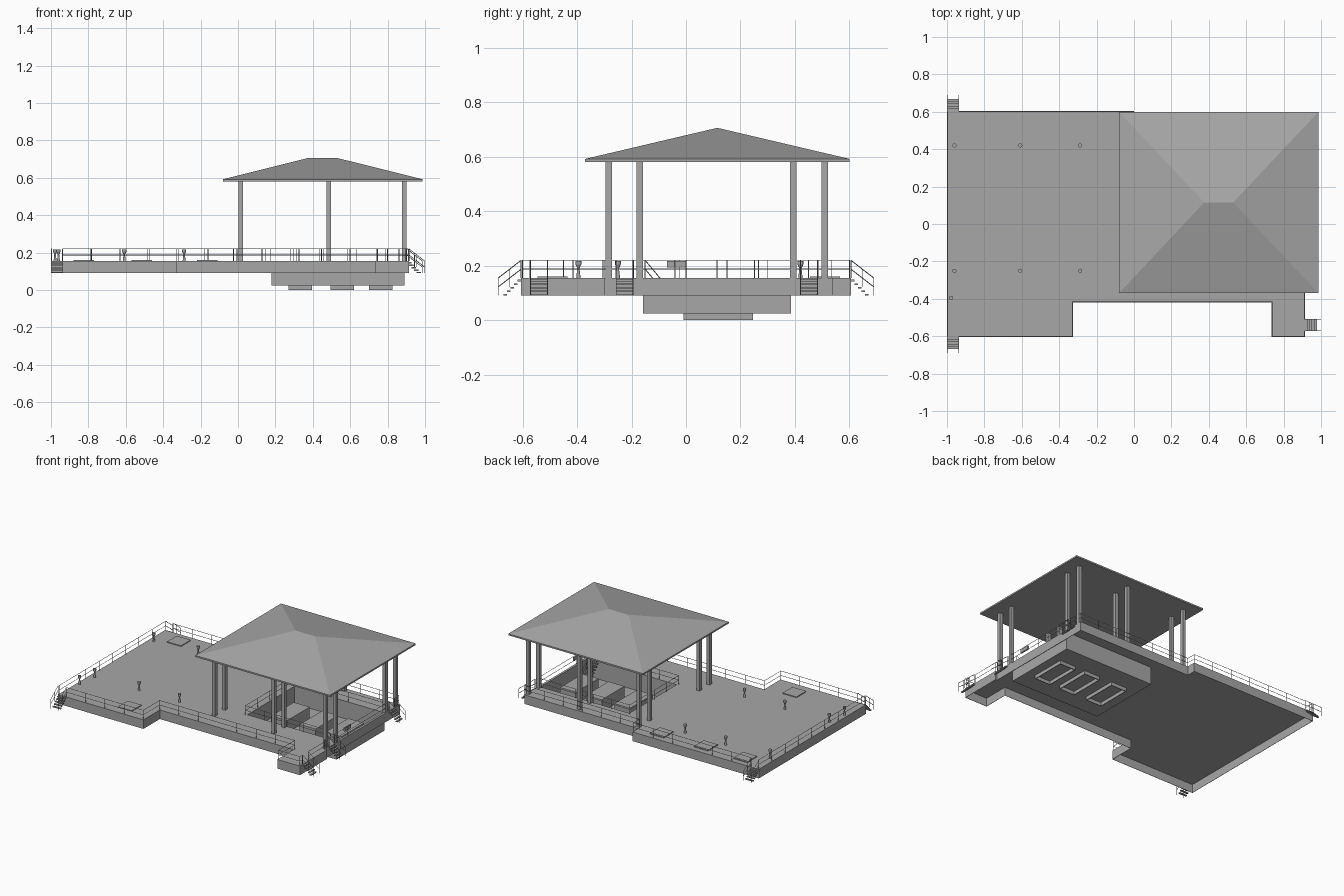
import bpy, bmesh
from math import pi
from mathutils import Matrix, Vector

if "Cube" in bpy.data.objects:
    bpy.data.objects.remove(bpy.data.objects["Cube"])

# Single grey finish
grey = bpy.data.materials.new("plain grey")
grey.use_nodes = True
colour = (0.39, 0.39, 0.39, 1)
grey.diffuse_color = colour
grey.node_tree.nodes["Principled BSDF"].inputs["Base Color"].default_value = colour

DECK, BASE, RAIL = 0.155, 0.09, 0.065
FRONT, BACK, PAD_EAST, EAST, INNER_BACK = -0.605, 0.605, 0.914, 0.902, 0.54


def finish(name, bm):
    bmesh.ops.recalc_face_normals(bm, faces=bm.faces)
    mesh = bpy.data.meshes.new(name)
    bm.to_mesh(mesh)
    bm.free()
    mesh.materials.append(grey)
    ob = bpy.data.objects.new(name, mesh)
    bpy.context.collection.objects.link(ob)
    return ob


def add_box(bm, x, y, z):
    """Add a box spanning the given (low, high) ranges."""
    size = [b - a for a, b in (x, y, z)]
    mid = [(a + b) / 2 for a, b in (x, y, z)]
    bmesh.ops.create_cube(bm, size=1, matrix=Matrix.Translation(mid) @ Matrix.Diagonal((*size, 1)))


def box(name, x, y, z):
    bm = bmesh.new()
    add_box(bm, x, y, z)
    return finish(name, bm)


def shell(name, x, y, z, wall, open_side):
    """Thin-walled box, open at the top (1) or at the bottom (-1)."""
    bm = bmesh.new()
    add_box(bm, x, y, z)
    bm.normal_update()
    gone = [f for f in bm.faces if f.normal.z * open_side > 0.5]
    bmesh.ops.delete(bm, geom=gone, context="FACES")
    mod = finish(name, bm).modifiers.new("wall", "SOLIDIFY")
    mod.thickness = wall
    mod.offset = -1


def tubes(name, lines, radius=0.0017):
    """Thin bars following a list of polylines."""
    cu = bpy.data.curves.new(name, "CURVE")
    cu.dimensions = "3D"
    cu.bevel_depth = radius
    cu.bevel_resolution = 0
    cu.use_fill_caps = True
    for line in lines:
        sp = cu.splines.new("POLY")
        sp.points.add(len(line) - 1)
        for p, co in zip(sp.points, line):
            p.co = (*co, 1)
    cu.materials.append(grey)
    bpy.context.collection.objects.link(bpy.data.objects.new(name, cu))


def railing(name, path, spacing=0.15):
    lines = [[(x, y, DECK + h) for x, y in path] for h in (RAIL, RAIL / 2)]
    for a, b in zip(path, path[1:]):
        a, b = Vector(a), Vector(b)
        n = max(1, round((b - a).length / spacing))
        for i in range(n + 1):
            x, y = a.lerp(b, i / n)
            lines.append([(x, y, DECK), (x, y, DECK + RAIL)])
    tubes(name, lines)


def stair(name, x, y, angle, drop=DECK - BASE, run=0.064, width=0.062, steps=5, reach=0.02):
    """Flight going down from the deck edge along its local x axis."""
    place = Matrix.Translation((x, y, DECK)) @ Matrix.Rotation(angle, 4, "Z")
    bm = bmesh.new()
    rise, tread = drop / steps, run / steps
    for i in range(steps):
        add_box(bm, (i * tread, (i + 1) * tread), (-width / 2, width / 2),
                (-(i + 1) * rise, -(i + 0.5) * rise))
    bm.transform(place)
    finish(name, bm)
    lines = []
    end = run + reach
    for s in (-width / 2, width / 2):
        for h in (RAIL, RAIL / 2):
            lines.append([(0, s, h), (end, s, h - drop)])
        for t in (0, 0.5, 1):
            lines.append([(end * t, s, -drop * t), (end * t, s, RAIL - drop * t)])
    tubes(name + "_rail", [[place @ Vector(p) for p in line] for line in lines])


# Deck plate with a well cut through it
outline = [(-1, FRONT), (-0.325, FRONT), (-0.325, -0.42), (0.735, -0.42), (0.735, FRONT),
           (PAD_EAST, FRONT), (PAD_EAST, -0.3), (EAST, -0.3), (EAST, INNER_BACK),
           (0, INNER_BACK), (0, BACK), (-1, BACK)]
PLATE = DECK - 0.005
bm = bmesh.new()
slab = bm.faces.new([bm.verts.new((x, y, PLATE)) for x, y in outline])
top = bmesh.ops.extrude_face_region(bm, geom=[slab])["geom"]
bmesh.ops.translate(bm, vec=(0, 0, DECK - PLATE), verts=[v for v in top if isinstance(v, bmesh.types.BMVert)])
deck = finish("deck", bm)
well_x, well_y = (0.178, 0.89), (-0.158, 0.385)
cutter = box("well_cutter", well_x, well_y, (0, 0.3))
cutter.hide_render = True
cut = deck.modifiers.new("well", "BOOLEAN")
cut.operation, cut.solver, cut.object = "DIFFERENCE", "EXACT", cutter
bpy.context.view_layer.objects.active = deck
bpy.ops.object.modifier_apply(modifier=cut.name)
bpy.data.objects.remove(cutter)

# Thin skirt hanging from the deck edge, open underneath
bm = bmesh.new()
low, high = ([bm.verts.new((x, y, z)) for x, y in outline] for z in (BASE, PLATE))
for i in range(len(outline)):
    bm.faces.new((low[i - 1], low[i], high[i], high[i - 1]))
skirt = finish("deck_skirt", bm).modifiers.new("wall", "SOLIDIFY")
skirt.thickness = 0.003
skirt.offset = -1

# Sunken well and the hollow machine housings that pass through its floor
shell("sunken_well", well_x, well_y, (0.025, DECK), 0.006, 1)
for i, x in enumerate((0.333, 0.558, 0.763)):
    shell(f"machine_housing_{i}", (x - 0.063, x + 0.063), (-0.01, 0.245), (0, 0.115), 0.007, -1)

# Paired columns
for i, x in enumerate((0.014, 0.484, 0.89)):
    for j, y in enumerate((-0.283, -0.17, 0.393, 0.51)):
        box(f"column_{i}_{j}", (x - 0.012, x + 0.012), (y - 0.012, y + 0.012), (DECK, 0.585))

# Hipped roof with a thin fascia
bm = bmesh.new()
add_box(bm, (-0.08, 0.987), (-0.37, 0.6), (0.581, 0.592))
bm.normal_update()
lid = [f for f in bm.faces if f.normal.z > 0.5]
sw, nw, se, ne = sorted(lid[0].verts, key=lambda v: (v.co.x, v.co.y))
bmesh.ops.delete(bm, geom=lid, context="FACES_ONLY")
west, east = (bm.verts.new((x, 0.115, 0.706)) for x in (0.375, 0.53))
for face in ((sw, se, east, west), (ne, nw, west, east), (nw, sw, west), (se, ne, east)):
    bm.faces.new(face)
finish("roof", bm)

# Railings around the deck and the well
p, e, f, b = PAD_EAST - 0.004, EAST - 0.004, FRONT + 0.005, BACK - 0.005
railing("front_railing", [(-0.938, f), (-0.33, f), (-0.33, -0.415), (0.74, -0.415),
                          (0.74, f), (p, f), (p, -0.573)])
railing("east_railing_front", [(p, -0.508), (p, -0.304), (e, -0.304), (e, -0.257)])
railing("east_railing_middle", [(e, -0.193), (e, 0.42)])
railing("back_railing", [(e, 0.485), (e, 0.535), (-0.005, 0.535), (-0.005, b), (-0.938, b)])
railing("west_railing", [(-0.995, b), (-0.995, f)])
railing("well_railing", [(0.79, -0.163), (0.172, -0.163), (0.172, 0.39), (0.887, 0.39)])

# Stairs off the deck and down into the well
for i, (x, y) in enumerate(((PAD_EAST, -0.54), (EAST, -0.225), (EAST, 0.452))):
    stair(f"east_stair_{i}", x, y, 0)
stair("front_stair", -0.968, FRONT, -pi / 2)
stair("back_stair", -0.968, BACK, pi / 2)
stair("well_stair", 0.83, -0.15, pi / 2, drop=0.12, run=0.1, steps=7, reach=0)

# Waisted bollards on the open deck
spots = [(x, y) for x in (-0.96, -0.608, -0.288) for y in (-0.25, 0.42)] + [(-0.978, -0.395)]
for i, (x, y) in enumerate(spots):
    bm = bmesh.new()
    for z0, z1, r0, r1 in ((0, 0.035, 0.008, 0.004), (0.035, 0.05, 0.004, 0.011), (0.05, 0.062, 0.011, 0.011)):
        bmesh.ops.create_cone(bm, cap_ends=True, segments=12, radius1=r0, radius2=r1, depth=z1 - z0,
                              matrix=Matrix.Translation((x, y, DECK + (z0 + z1) / 2)))
    finish(f"bollard_{i}", bm)

# Raised hatches
for i, (x, y) in enumerate(((-0.825, 0.51), (-0.515, 0.51), (-0.165, 0.51), (-0.515, -0.49))):
    box(f"hatch_{i}", (x - 0.055, x + 0.055), (y - 0.055, y + 0.055), (DECK - 0.002, 0.161))

# Control panel hung on the rail
box("control_panel", (0.886, 0.896), (-0.07, 0), (0.193, 0.218))
